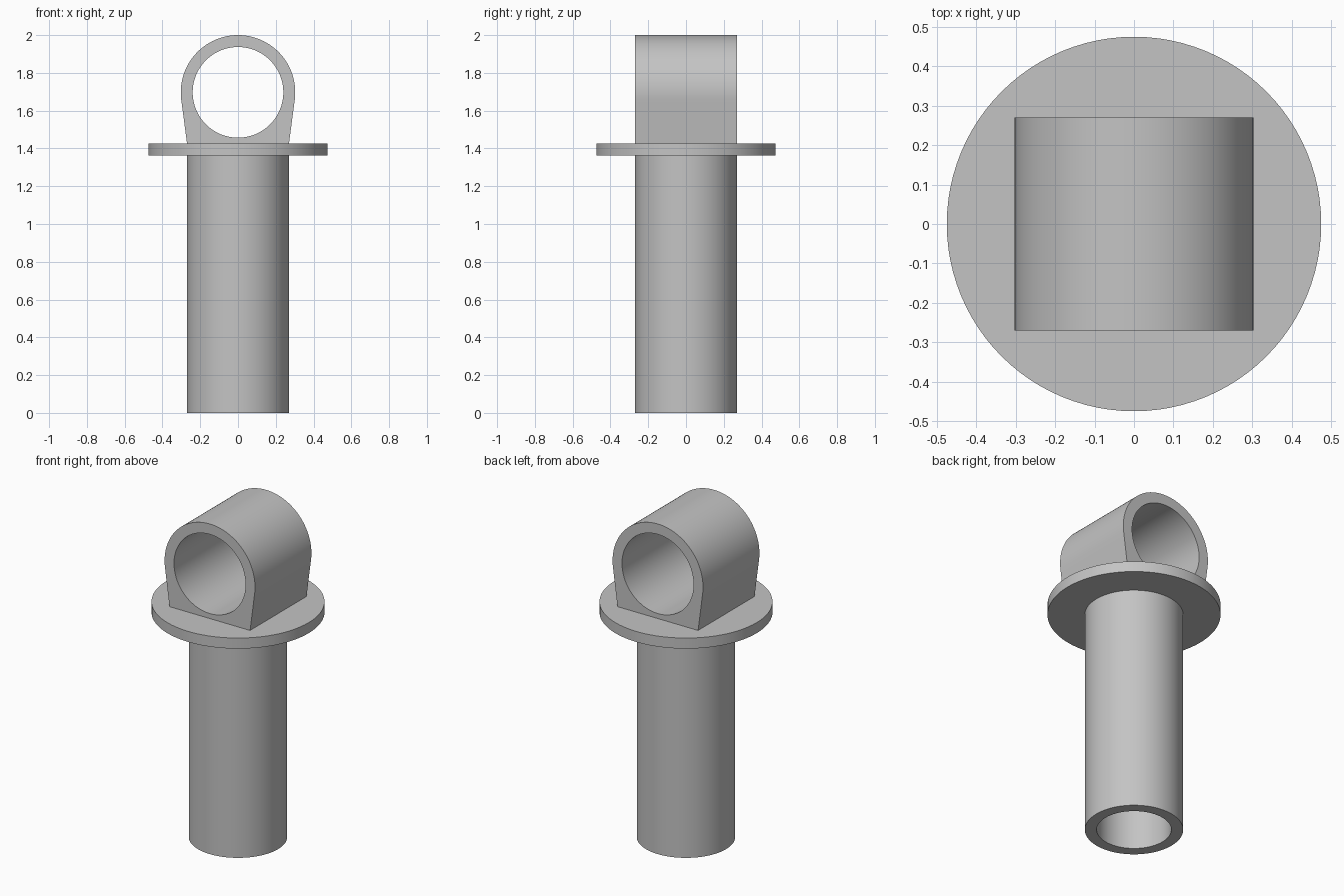
import bpy, bmesh, math
from mathutils import Vector

cube = bpy.data.objects.get("Cube")
if cube:
    bpy.data.objects.remove(cube, do_unlink=True)

GREY = (0.55, 0.55, 0.55, 1)
grey = bpy.data.materials.new("plain grey")
grey.use_nodes = True
grey.diffuse_color = GREY
grey.node_tree.nodes["Principled BSDF"].inputs["Base Color"].default_value = GREY

SHAFT_R, BORE_R = 0.27, 0.205
FLANGE_R, FLANGE_LOW, FLANGE_TOP = 0.475, 1.363, 1.427
EYE_R, HOLE_R, EYE_Z = 0.303, 0.24, 1.697


def finish(name, bm):
    """Turn a bmesh into a smooth object with sharp edges."""
    bmesh.ops.recalc_face_normals(bm, faces=bm.faces)
    mesh = bpy.data.meshes.new(name)
    bm.to_mesh(mesh)
    bm.free()
    mesh.materials.append(grey)
    obj = bpy.data.objects.new(name, mesh)
    bpy.context.collection.objects.link(obj)
    bpy.ops.object.select_all(action='DESELECT')
    obj.select_set(True)
    bpy.context.view_layer.objects.active = obj
    bpy.ops.object.shade_smooth_by_angle(angle=math.radians(30))


def lathe(name, profile, steps=96):
    """Spin a profile of (radius, height) points around z."""
    bm = bmesh.new()
    verts = [bm.verts.new((r, 0, z)) for r, z in profile]
    edges = [bm.edges.new(pair) for pair in zip(verts, verts[1:])]
    bmesh.ops.spin(bm, geom=verts + edges, cent=(0, 0, 0), axis=(0, 0, 1),
                   angle=math.tau, steps=steps, use_merge=True)
    bmesh.ops.remove_doubles(bm, verts=bm.verts, dist=1e-5)
    finish(name, bm)


# Hollow shaft, open at the bottom
lathe("hollow_shaft", [(0, FLANGE_LOW), (BORE_R, FLANGE_LOW), (BORE_R, 0),
                       (SHAFT_R, 0), (SHAFT_R, FLANGE_LOW)])

# Round flange
lathe("flange", [(0, FLANGE_LOW), (FLANGE_R, FLANGE_LOW),
                 (FLANGE_R, FLANGE_TOP), (0, FLANGE_TOP)])

# Eye outline: an arc whose ends run tangent down to the two foot corners
centre = Vector((0, EYE_Z))
foot = Vector((SHAFT_R, FLANGE_TOP))
reach = foot - centre
start = math.atan2(reach.y, reach.x) + math.acos(EYE_R / reach.length)
sweep = math.pi - 2 * start
outline = []
for i in range(65):
    a = start + sweep * i / 64
    outline.append(centre + EYE_R * Vector((math.cos(a), math.sin(a))))
left_foot = Vector((-foot.x, foot.y))
corners = [outline[-1], left_foot, foot, outline[0]]
for (a, b), n in zip(zip(corners, corners[1:]), (12, 28, 12)):
    outline += [a.lerp(b, i / n) for i in range(1, n + 1)]
outline.pop()
hole = [centre + (p - centre).normalized() * HOLE_R for p in outline]

# Eye: front and back faces, outer wall and bore joined ring by ring
bm = bmesh.new()
rings = [[bm.verts.new((p.x, y, p.y)) for p in loop]
         for loop, y in ((outline, -SHAFT_R), (outline, SHAFT_R),
                         (hole, SHAFT_R), (hole, -SHAFT_R))]
count = len(outline)
for k in range(4):
    a, b = rings[k], rings[(k + 1) % 4]
    for i in range(count):
        j = (i + 1) % count
        bm.faces.new((a[i], a[j], b[j], b[i]))
finish("eye", bm)
